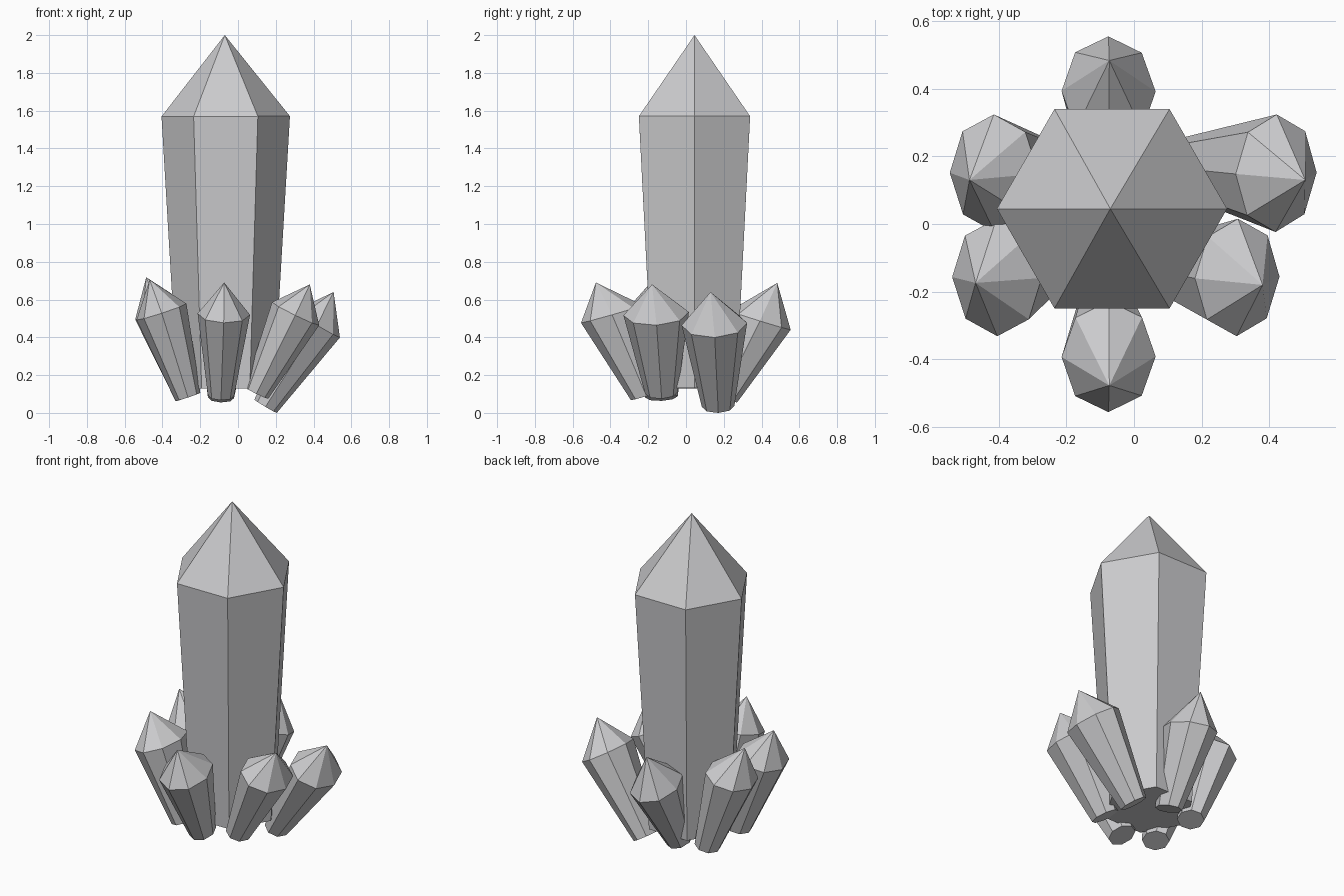
import bpy, bmesh, math
from mathutils import Vector, Matrix

if "Cube" in bpy.data.objects:
    bpy.data.objects.remove(bpy.data.objects["Cube"])

mat = bpy.data.materials.new("grey crystal")
mat.diffuse_color = (0.6, 0.6, 0.615, 1)
mat.use_nodes = True
mat.node_tree.nodes["Principled BSDF"].inputs["Base Color"].default_value = mat.diffuse_color


def crystal(name, base, shoulder, tip, r_base, r_top, sides, stretch=1.0):
    """Flared prism with a pointed tip; stretch widens its rings along y."""
    base, shoulder, tip = Vector(base), Vector(shoulder), Vector(tip)
    axis = tip - base
    axis.y /= stretch
    tilt = Vector((0, 0, 1)).rotation_difference(axis).to_matrix()
    shape = Matrix.Diagonal((1, stretch, 1)) @ tilt
    bm = bmesh.new()

    def ring(centre, r):
        angles = [2 * math.pi * i / sides for i in range(sides)]
        return [bm.verts.new(centre + shape @ Vector((r * math.cos(a), r * math.sin(a), 0)))
                for a in angles]

    low, high, apex = ring(base, r_base), ring(shoulder, r_top), bm.verts.new(tip)
    bm.faces.new(low[::-1])
    for i in range(sides):
        j = (i + 1) % sides
        bm.faces.new((low[i], low[j], high[j], high[i]))
        bm.faces.new((high[i], high[j], apex))
    bmesh.ops.recalc_face_normals(bm, faces=bm.faces)
    mesh = bpy.data.meshes.new(name)
    bm.to_mesh(mesh)
    bm.free()
    mesh.materials.append(mat)
    bpy.context.collection.objects.link(bpy.data.objects.new(name, mesh))


# tall central crystal
crystal("main_crystal", (-0.065, 0.045, 0.13), (-0.065, 0.045, 1.57),
        (-0.07, 0.045, 2.0), 0.255, 0.34, 6)

# six leaning crystals around it: base, shoulder, tip
small = {
    "front_crystal": ((-0.09, -0.21, 0.09), (-0.075, -0.392, 0.523), (-0.073, -0.477, 0.69)),
    "back_crystal": ((-0.09, 0.19, 0.08), (-0.075, 0.392, 0.49), (-0.073, 0.483, 0.688)),
    "front_left_crystal": ((-0.265, -0.13, 0.085), (-0.405, -0.158, 0.535), (-0.468, -0.174, 0.705)),
    "back_left_crystal": ((-0.265, 0.17, 0.085), (-0.413, 0.15, 0.54), (-0.486, 0.13, 0.718)),
    "front_right_crystal": ((0.098, -0.13, 0.105), (0.305, -0.158, 0.525), (0.38, -0.18, 0.68)),
    "back_right_crystal": ((0.146, 0.17, 0.035), (0.42, 0.15, 0.47), (0.506, 0.13, 0.64)),
}
for name, (base, shoulder, tip) in small.items():
    crystal(name, base, shoulder, tip, 0.069, 0.139, 8, 1.25)
